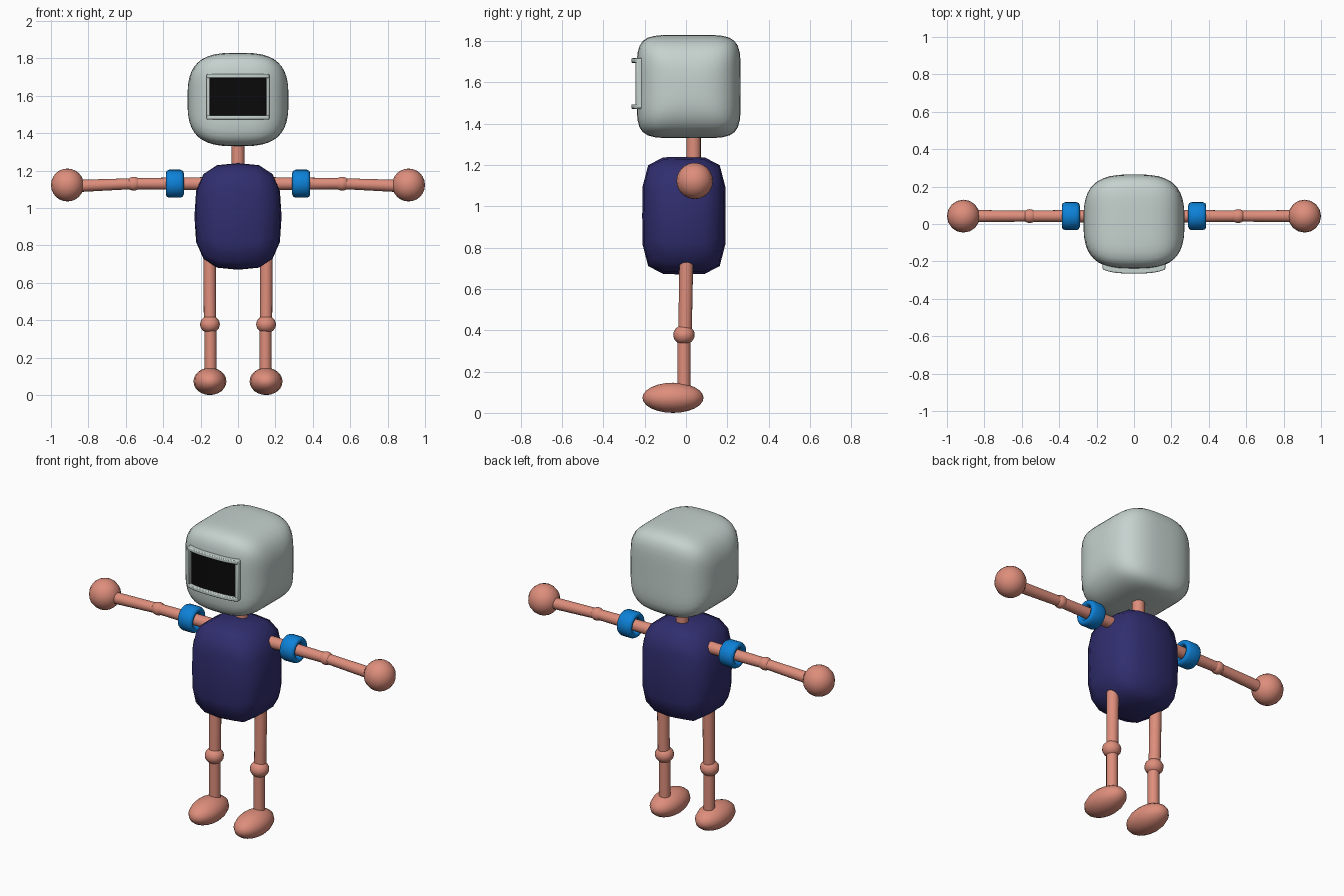
import bpy, bmesh, math
from mathutils import Matrix, Vector

if "Cube" in bpy.data.objects:
    bpy.data.objects.remove(bpy.data.objects["Cube"])


def material(name, rgb):
    m = bpy.data.materials.new(name)
    m.diffuse_color = (*rgb, 1)
    m.use_nodes = True
    m.node_tree.nodes["Principled BSDF"].inputs["Base Color"].default_value = m.diffuse_color
    return m


GREY = material("pale_grey", (0.56, 0.645, 0.62))
SKIN = material("salmon", (0.73, 0.27, 0.20))
NAVY = material("navy", (0.03, 0.027, 0.157))
BLUE = material("bright_blue", (0.004, 0.22, 0.68))
BLACK = material("screen_black", (0.003, 0.003, 0.003))


def finish(name, bm, mat, angle=50):
    bmesh.ops.recalc_face_normals(bm, faces=bm.faces)
    me = bpy.data.meshes.new(name)
    bm.to_mesh(me)
    bm.free()
    me.materials.append(mat)
    ob = bpy.data.objects.new(name, me)
    bpy.context.collection.objects.link(ob)
    bpy.ops.object.select_all(action='DESELECT')
    ob.select_set(True)
    bpy.context.view_layer.objects.active = ob
    bpy.ops.object.shade_smooth_by_angle(angle=math.radians(angle))
    return ob


def soft_box(name, centre, half, a, n, cuts, mat):
    """Rounded box: exponent a in the side profile, n across the width."""
    bm = bmesh.new()
    bmesh.ops.create_cube(bm, size=2)
    bmesh.ops.subdivide_edges(bm, edges=bm.edges[:], cuts=cuts, use_grid_fill=True)
    for v in bm.verts:
        x, y, z = (abs(c) for c in v.co)
        k = ((y ** a + z ** a) ** (n / a) + x ** n) ** (-1 / n)
        v.co = Vector([centre[i] + v.co[i] * k * half[i] for i in range(3)])
    return finish(name, bm, mat, 60)


def ball(name, centre, radii, mat=SKIN):
    bm = bmesh.new()
    bmesh.ops.create_uvsphere(bm, u_segments=16, v_segments=12, radius=1)
    bm.transform(Matrix.Translation(centre) @ Matrix.Diagonal((*radii, 1)))
    return finish(name, bm, mat)


def rod(name, p, q, r1, r2, mat=SKIN):
    p, q = Vector(p), Vector(q)
    bm = bmesh.new()
    bmesh.ops.create_cone(bm, cap_ends=True, segments=16, radius1=r1, radius2=r2,
                          depth=(q - p).length)
    turn = (q - p).to_track_quat('Z', 'Y').to_matrix().to_4x4()
    bm.transform(Matrix.Translation((p + q) / 2) @ turn)
    return finish(name, bm, mat)


def ring(name, centre, profile, mat, steps=24):
    """Lathe a closed (x, radius) profile around the x axis."""
    bm = bmesh.new()
    loops = []
    for i in range(steps):
        t = 2 * math.pi * i / steps
        loops.append([bm.verts.new((centre[0] + x, centre[1] + r * math.cos(t),
                                    centre[2] + r * math.sin(t))) for x, r in profile])
    m = len(profile)
    for i in range(steps):
        a, b = loops[i], loops[(i + 1) % steps]
        for j in range(m):
            bm.faces.new((a[j], a[(j + 1) % m], b[(j + 1) % m], b[j]))
    return finish(name, bm, mat)


# Head and body
HEAD_C, HEAD_H = (0, 0.013, 1.58), (0.27, 0.252, 0.25)
soft_box("head", HEAD_C, HEAD_H, 5.5, 3, 11, GREY)
soft_box("body", (0, -0.01, 0.955), (0.233, 0.202, 0.285), 4.5, 3, 3, NAVY)
rod("neck", (0, 0.037, 1.15), (0, 0.037, 1.4), 0.035, 0.035)


def face_y(x):
    """Front of the head at a given x."""
    return HEAD_C[1] - HEAD_H[1] * (1 - (abs(x) / HEAD_H[0]) ** 3) ** (1 / 3)


def bent_bar(name, x0, x1, z0, z1, front, back, mat, cuts=0, bevel=0.0):
    """Bar or plate that follows the curve of the face."""
    bm = bmesh.new()
    bmesh.ops.create_cube(bm, size=1)
    long_edges = [e for e in bm.edges
                  if abs(e.verts[0].co.x - e.verts[1].co.x) > 0.5]
    if cuts:
        bmesh.ops.subdivide_edges(bm, edges=long_edges, cuts=cuts, use_grid_fill=True)
    for v in bm.verts:
        x = x0 + (x1 - x0) * (v.co.x + 0.5)
        z = z0 + (z1 - z0) * (v.co.z + 0.5)
        v.co = (x, face_y(x) + (front if v.co.y < 0 else back), z)
    ob = finish(name, bm, mat)
    if bevel:
        b = ob.modifiers.new("soft_edges", 'BEVEL')
        b.width, b.segments, b.limit_method = bevel, 2, 'ANGLE'
    return ob


# Screen and its raised frame
bent_bar("screen", -0.153, 0.153, 1.482, 1.702, -0.006, 0.003, BLACK, 11)
bent_bar("frame_top", -0.166, 0.166, 1.695, 1.717, -0.026, 0.02, GREY, 11, 0.005)
bent_bar("frame_bottom", -0.166, 0.166, 1.472, 1.494, -0.026, 0.02, GREY, 11, 0.005)
for s, side in ((-1, "left"), (1, "right")):
    xs = sorted((s * 0.149, s * 0.168))
    bent_bar("frame_" + side, *xs, 1.476, 1.713, -0.022, 0.02, GREY, 0, 0.005)

# Arms and legs, mirrored left and right
BAND = [(-0.048, 0.058), (-0.043, 0.069), (-0.03, 0.075), (0.03, 0.075),
        (0.043, 0.069), (0.048, 0.058), (0.043, 0.047), (0.025, 0.04),
        (-0.025, 0.04), (-0.043, 0.047)]
for s, side in ((-1, "left_"), (1, "right_")):
    y = 0.042
    rod(side + "upper_arm", (s * 0.16, y, 1.13), (s * 0.55, y, 1.13), 0.035, 0.03)
    ball(side + "elbow", (s * 0.557, y, 1.13), (0.04, 0.037, 0.037))
    rod(side + "forearm", (s * 0.56, y, 1.13), (s * 0.88, y, 1.117), 0.029, 0.033)
    ball(side + "hand", (s * 0.912, y, 1.123), (0.088, 0.088, 0.088))
    ring(side + "armband", (s * 0.338, y, 1.13), BAND, BLUE)

    x = s * 0.15
    rod(side + "thigh", (x, -0.005, 0.37), (s * 0.152, 0.003, 0.82), 0.033, 0.034)
    ball(side + "knee", (x, -0.01, 0.378), (0.053, 0.052, 0.047))
    rod(side + "shin", (s * 0.147, -0.01, 0.09), (s * 0.147, -0.01, 0.37), 0.032, 0.032)
    ball(side + "foot", (x, -0.063, 0.073), (0.088, 0.148, 0.073))
